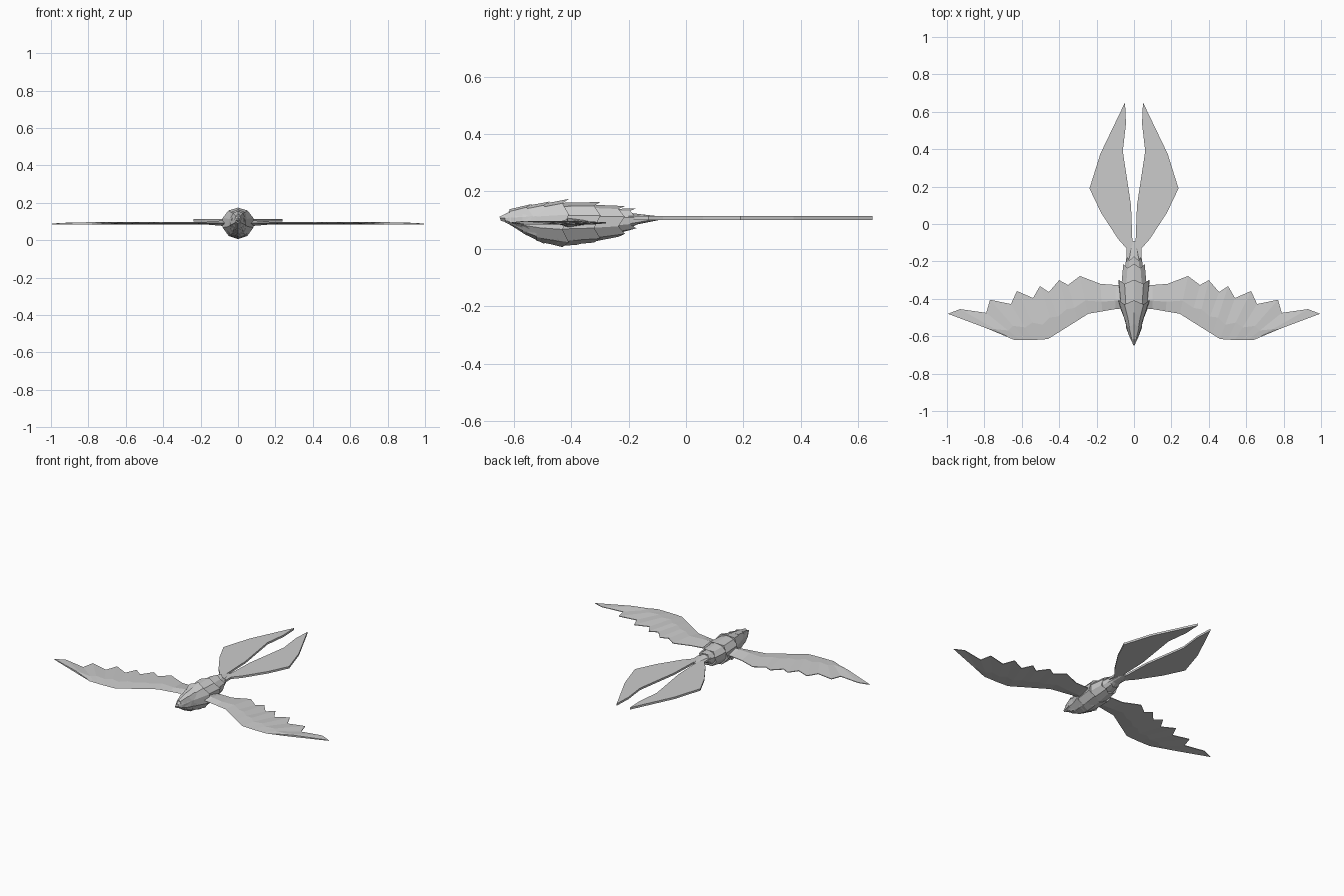
import bpy, bmesh
from math import sin, cos, pi


def make(name, verts, faces, mirror=False):
    me = bpy.data.meshes.new(name)
    me.from_pydata(verts, [], faces)
    bm = bmesh.new()
    bm.from_mesh(me)
    bmesh.ops.recalc_face_normals(bm, faces=bm.faces)
    bm.to_mesh(me)
    bm.free()
    ob = bpy.data.objects.new(name, me)
    bpy.context.collection.objects.link(ob)
    if mirror:
        m = ob.modifiers.new("mirror", 'MIRROR')
        m.use_mirror_merge = False
    return ob


def loft(name, sections, mirror=False):
    n = len(sections[0])
    verts = [p for s in sections for p in s]
    faces = [(i * n + j, i * n + (j + 1) % n, (i + 1) * n + (j + 1) % n, (i + 1) * n + j)
             for i in range(len(sections) - 1) for j in range(n)]
    faces += [tuple(range(n)), tuple(range(len(verts) - n, len(verts)))]
    return make(name, verts, faces, mirror)


def ring(y, w, top, bot, n=10, zig=0.0):
    """Body ring, widest near wing height; zig pulls every second point back."""
    mid = min(max(0.095, bot + 0.01), top - 0.004)
    pts = []
    for k in range(n):
        a = pi / 2 + 2 * pi * k / n
        h = top - mid if sin(a) > 0 else mid - bot
        pts.append((w * cos(a), y + (zig if k % 2 == 0 else 0), mid + h * sin(a)))
    return pts


# body core: y, half width, top z, bottom z
core = [(-.63, .012, .12, .092), (-.60, .026, .142, .078), (-.55, .040, .148, .045),
        (-.50, .052, .153, .022), (-.44, .072, .160, .010), (-.38, .076, .158, .014),
        (-.30, .066, .143, .034), (-.23, .048, .130, .056), (-.17, .034, .122, .085),
        (-.09, .012, .113, .101)]
loft("body", [ring(*s) for s in core])

# overlapping feather collars: front ring and flared ragged rear ring
collars = [
    ("head_feathers", (-.615, .020, .138, .085), (-.555, .045, .157, .047)),
    ("neck_feathers", (-.57, .036, .147, .055), (-.495, .058, .165, .018)),
    ("breast_feathers", (-.52, .048, .152, .028), (-.43, .086, .174, .006)),
    ("back_feathers", (-.45, .072, .160, .010), (-.32, .086, .163, .022)),
    ("rump_feathers", (-.36, .074, .155, .018), (-.235, .060, .149, .042)),
    ("tail_base_feathers", (-.28, .058, .138, .042), (-.195, .042, .141, .066)),
]
for name, a, b in collars:
    loft(name, [ring(*a), ring(*b, zig=.022)])

# beak
tip = [(0, -.65, .112), (-.004, -.648, .107), (0, -.645, .098), (.004, -.648, .107)]
base = [(0, -.60, .136), (-.022, -.60, .108), (0, -.60, .085), (.022, -.60, .108)]
loft("beak", [tip, base])

# wing ribs: leading x, y, trailing x, y (feather tips and notches alternate)
ribs = [(.04, -.45, .04, -.33), (.10, -.455, .10, -.326), (.17, -.467, .18, -.32),
        (.245, -.48, .289, -.278), (.30, -.515, .353, -.326), (.34, -.54, .40, -.30),
        (.38, -.565, .455, -.364), (.42, -.59, .503, -.332), (.46, -.615, .54, -.396),
        (.50, -.618, .626, -.358), (.54, -.62, .658, -.428), (.58, -.62, .77, -.405),
        (.61, -.62, .79, -.475), (.64, -.62, .93, -.455), (.67, -.602, .995, -.48)]
sections = []
for i, (lx, ly, tx, ty) in enumerate(ribs):
    t = max(.005, .018 - .006 * i)
    z = .091 if i % 2 else .087
    mx, my = lx + .35 * (tx - lx), ly + .35 * (ty - ly)
    sections.append([(lx, ly, .091), (mx, my, .092 + t), (tx, ty, z + .002),
                     (tx, ty, z - .002), (mx, my, .09 - t)])
loft("wing", sections, True)

# long forked tail feathers
outline = [(.001, -.24), (.04, -.21), (.041, -.13), (.085, -.08), (.176, .06), (.238, .19),
           (.18, .375), (.048, .65), (.043, .535), (.06, .39), (.016, .1), (.008, -.11),
           (.001, -.12)]
loft("tail_feather", [[(x, y, z) for x, y in outline] for z in (.101, .114)], True)
